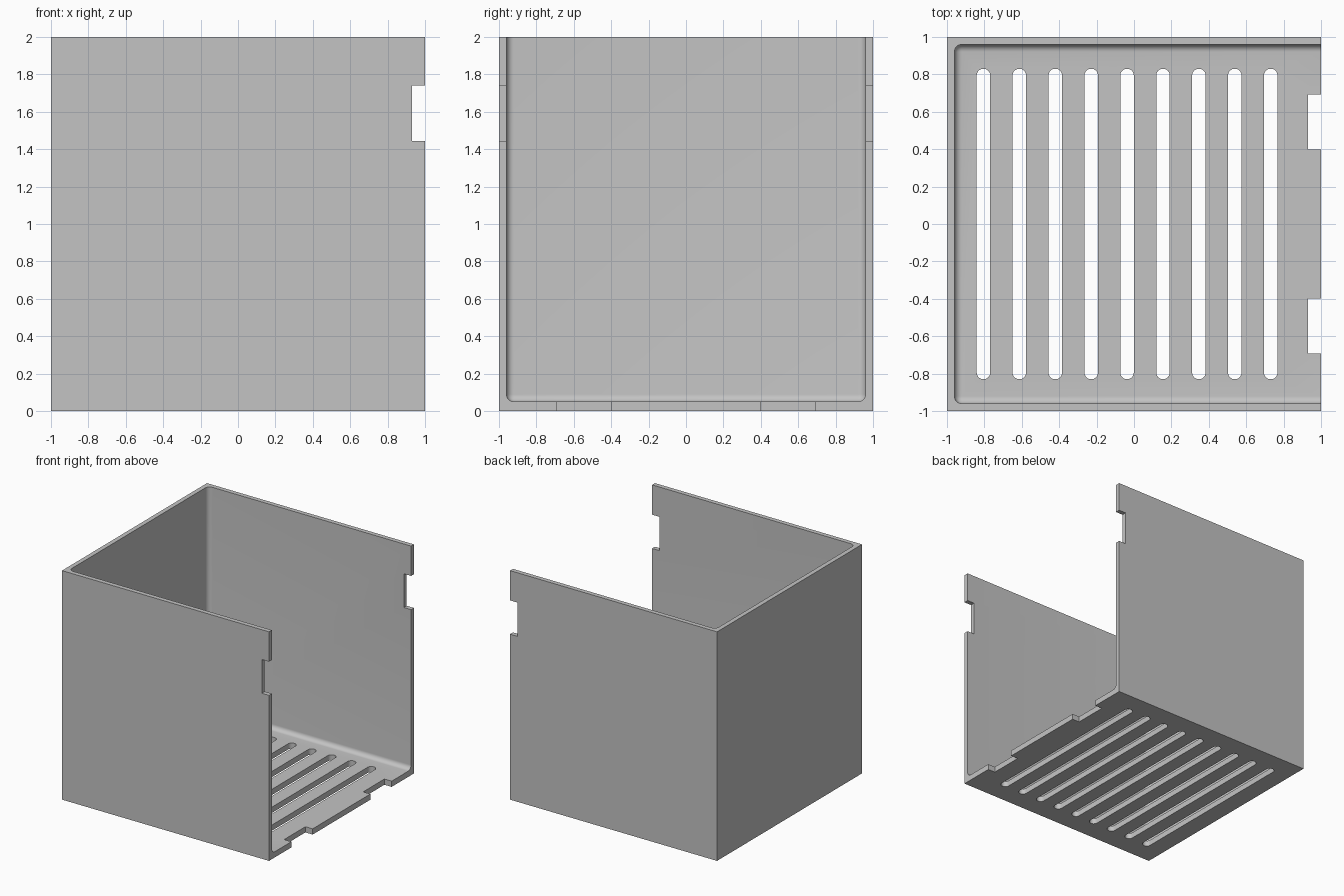
import bpy
import bmesh
from mathutils import Matrix, Vector

if "Cube" in bpy.data.objects:
    bpy.data.objects.remove(bpy.data.objects["Cube"], do_unlink=True)

grey = bpy.data.materials.new("light grey")
grey.use_nodes = True
colour = (0.55, 0.55, 0.55, 1)
grey.diffuse_color = colour
grey.node_tree.nodes["Principled BSDF"].inputs["Base Color"].default_value = colour


def box(name, low, high, bevel_rule=None, radius=0.04, segments=8):
    """Box between two corners; edges chosen by bevel_rule are rounded."""
    low, high = Vector(low), Vector(high)
    bm = bmesh.new()
    bmesh.ops.create_cube(bm, size=1)
    size = high - low
    bmesh.ops.transform(bm, verts=bm.verts,
                        matrix=Matrix.Translation((low + high) / 2) @ Matrix.Diagonal((*size, 1)))
    if bevel_rule:
        edges = [e for e in bm.edges if bevel_rule(e)]
        bmesh.ops.bevel(bm, geom=edges, offset=radius, offset_type='OFFSET',
                        segments=segments, profile=0.5, affect='EDGES')
    mesh = bpy.data.meshes.new(name)
    bm.to_mesh(mesh)
    bm.free()
    mesh.materials.append(grey)
    obj = bpy.data.objects.new(name, mesh)
    bpy.context.collection.objects.link(obj)
    return obj


def along(edge, axis):
    return abs(edge.verts[0].co[axis] - edge.verts[1].co[axis]) > 0.001


def inner_edge(edge):
    # Floor-to-wall edges and the upright edges at the closed end
    a, b = (v.co for v in edge.verts)
    at_floor = max(a.z, b.z) < 1
    at_closed_end = max(a.x, b.x) < 0
    if along(edge, 2):
        return at_closed_end
    return at_floor and (along(edge, 0) or at_closed_end)


# Outer block and the cavity, open at the top and on the left side
case = box("open_case", (-1, -1, 0), (1, 1, 2))
cutters = [box("cavity_cutter", (-0.96, -0.96, 0.05), (1.2, 0.96, 2.2), inner_edge)]

# Round-ended ventilation slots in the floor
for i in range(9):
    x = -0.805 + i * 0.192
    cutters.append(box(f"slot_cutter_{i + 1}", (x - 0.036, -0.83, -0.1), (x + 0.036, 0.83, 0.2),
                       lambda e: along(e, 2), 0.0355))

# Notches in the open edges of the walls and floor
for side, s in (("front", -1), ("back", 1)):
    y = s * 0.545
    cutters.append(box(f"{side}_floor_notch_cutter", (0.93, y - 0.147, -0.1), (1.1, y + 0.147, 0.2)))
    cutters.append(box(f"{side}_wall_notch_cutter", (0.93, s - 0.2, 1.445), (1.1, s + 0.2, 1.74)))

# Cut everything out, then apply the cuts
for cutter in cutters:
    cut = case.modifiers.new(cutter.name, 'BOOLEAN')
    cut.operation = 'DIFFERENCE'
    cut.solver = 'EXACT'
    cut.object = cutter
bpy.context.view_layer.update()
shape = case.evaluated_get(bpy.context.evaluated_depsgraph_get())
finished = bpy.data.meshes.new_from_object(shape)
case.modifiers.clear()
case.data = finished
for cutter in cutters:
    bpy.data.objects.remove(cutter, do_unlink=True)

# Smooth fillets with crisp corners
bpy.ops.object.select_all(action='DESELECT')
case.select_set(True)
bpy.context.view_layer.objects.active = case
bpy.ops.object.shade_smooth_by_angle(angle=0.52)
